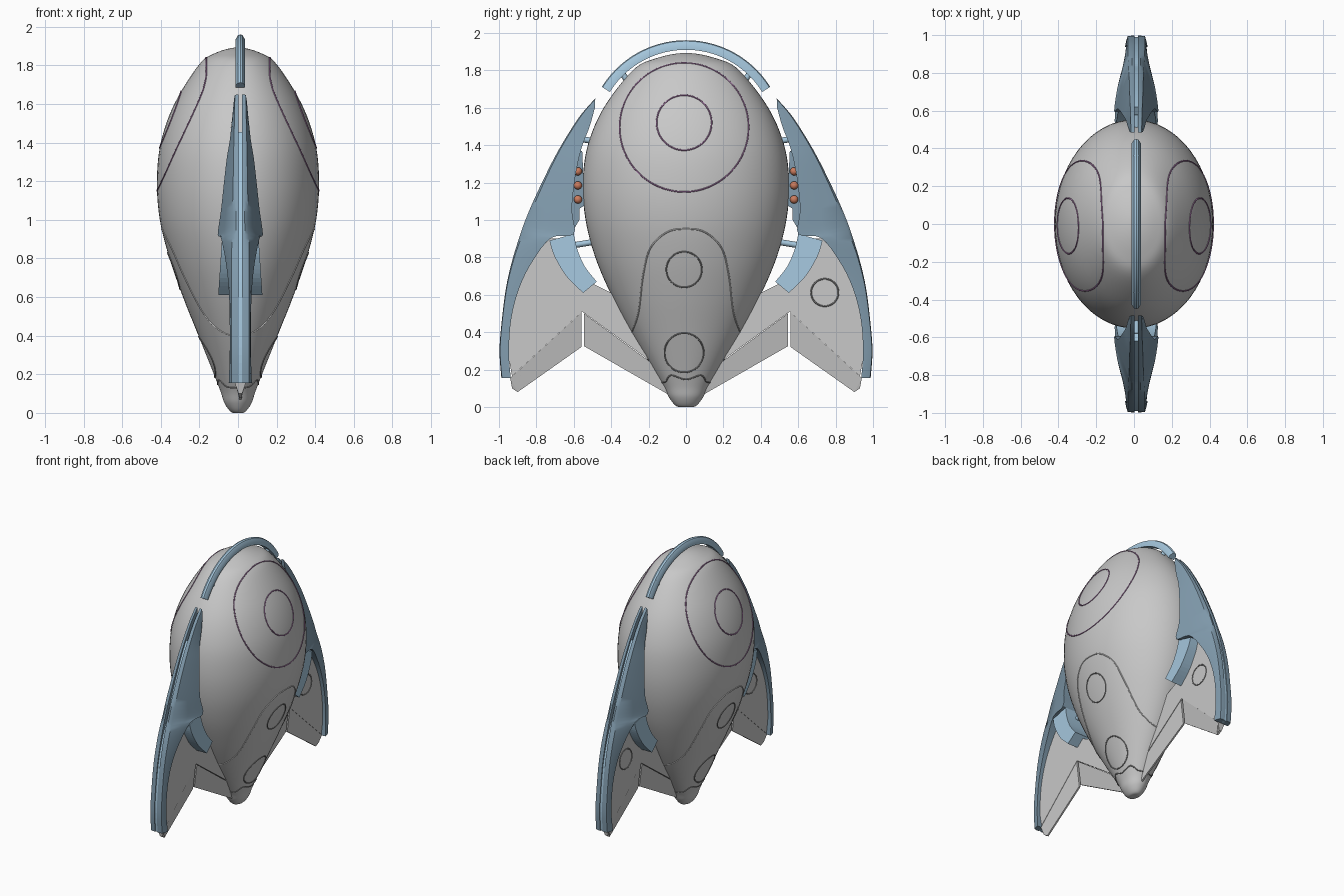
import bpy, bmesh, math
from mathutils import Vector

if "Cube" in bpy.data.objects:
    bpy.data.objects.remove(bpy.data.objects["Cube"])

CX = 0.012  # centre plane of fins and wings


def material(name, rgb):
    m = bpy.data.materials.new(name)
    m.use_nodes = True
    m.diffuse_color = (*rgb, 1)
    m.node_tree.nodes["Principled BSDF"].inputs["Base Color"].default_value = (*rgb, 1)
    return m


GREY = material("hull grey", (0.58, 0.58, 0.58))
SEAM = material("seam grey", (0.25, 0.25, 0.25))
PALE = material("pale seam", (0.7, 0.7, 0.7))
MAGENTA = material("magenta seam", (0.35, 0.17, 0.36))
STEEL = material("steel blue", (0.22, 0.33, 0.42))
SKY = material("light blue", (0.37, 0.56, 0.71))
COPPER = material("copper", (0.6, 0.2, 0.11))


def finish(name, bm, mat, smooth=True):
    bmesh.ops.recalc_face_normals(bm, faces=bm.faces)
    me = bpy.data.meshes.new(name)
    bm.to_mesh(me)
    bm.free()
    ob = bpy.data.objects.new(name, me)
    bpy.context.collection.objects.link(ob)
    me.materials.append(mat)
    if smooth:
        bpy.ops.object.select_all(action="DESELECT")
        ob.select_set(True)
        bpy.context.view_layer.objects.active = ob
        bpy.ops.object.shade_smooth_by_angle(angle=math.radians(35))
    return ob


def spline(pts, steps, first=None, last=None):
    """Smooth curve through tuples of any length."""
    p = [Vector(q) for q in [first or pts[0], *pts, last or pts[-1]]]
    out = []
    for a, b, c, d in zip(p, p[1:], p[2:], p[3:]):
        for i in range(steps):
            t = i / steps
            out.append(b + (c - a) * (t / 2) + (2 * a - 5 * b + 4 * c - d) * (t * t / 2)
                       + (3 * b - a - 3 * c + d) * (t ** 3 / 2))
    return out + [p[-2]]


def loft(name, rings, mat):
    """Skin closed rings of equal length and cap both ends."""
    bm = bmesh.new()
    rows = [[bm.verts.new(v) for v in r] for r in rings]
    n = len(rows[0])
    for lo, hi in zip(rows, rows[1:]):
        for i in range(n):
            j = (i + 1) % n
            bm.faces.new((lo[i], lo[j], hi[j], hi[i]))
    bm.faces.new(rows[0])
    bm.faces.new(rows[-1])
    return finish(name, bm, mat)


def plate(name, outline, halves, mat, s):
    """Upright plate in the centre plane, half thickness set per corner."""
    bm = bmesh.new()
    near, far = [[bm.verts.new((CX + k * h, s * y, z)) for (y, z), h in zip(outline, halves)]
                 for k in (-1, 1)]
    bm.faces.new(near)
    bm.faces.new(far)
    for i in range(len(near)):
        j = (i + 1) % len(near)
        bm.faces.new((near[i], near[j], far[j], far[i]))
    return finish(name, bm, mat, False)


def tube(name, pts, r, mat, cyclic=False):
    cu = bpy.data.curves.new(name, "CURVE")
    cu.dimensions = "3D"
    cu.bevel_depth, cu.bevel_resolution, cu.use_fill_caps = r, 2, True
    sp = cu.splines.new("POLY")
    sp.points.add(len(pts) - 1)
    for q, v in zip(sp.points, pts):
        q.co = (*v, 1)
    sp.use_cyclic_u = cyclic
    cu.materials.append(mat)
    bpy.context.collection.objects.link(bpy.data.objects.new(name, cu))


# Hull: half width, half depth, height
profile = spline([(0, 0, 0), (.035, .05, .004), (.07, .09, .05), (.09, .12, .11), (.125, .175, .2),
                  (.205, .295, .4), (.285, .4, .6), (.355, .485, .8), (.405, .537, 1.0),
                  (.42, .552, 1.2), (.4, .525, 1.4), (.33, .44, 1.6), (.205, .285, 1.8),
                  (.12, .165, 1.863), (0, 0, 1.893)], 6,
                 (-.035, -.05, .004), (-.12, -.165, 1.863))
turn = [math.tau * i / 64 for i in range(64)]
loft("hull", [[(max(a, 1e-4) * math.cos(t), max(b, 1e-4) * math.sin(t), z) for t in turn]
              for a, b, z in profile], GREY)


def on_hull(side, y, z):
    for p, q in zip(profile, profile[1:]):
        if p.z <= z <= q.z:
            a, b, _ = p.lerp(q, (z - p.z) / max(q.z - p.z, 1e-6))
            y = max(-b, min(b, y))
            return side * a * math.sqrt(max(0, 1 - (y / b) ** 2)), y, z


def circle(y, z, r):
    return [(y + r * math.cos(t), z + r * math.sin(t)) for t in turn]


# Panel seams on both flanks of the hull
half_arch = [(-.3, .375), (-.255, .5), (-.23, .7), (-.19, .85), (-.1, .935), (0, .952)]
half_nose = [(-.145, .13), (-.11, .135), (-.08, .17), (0, .147)]
for side, tag in ((1, "left"), (-1, "right")):
    for part, y, z, r, m in (("outer_ring", -.01, 1.495, .345, MAGENTA),
                             ("inner_ring", -.01, 1.52, .147, MAGENTA),
                             ("mid_hatch", -.01, .735, .095, SEAM),
                             ("low_hatch", -.01, .29, .105, SEAM)):
        tube(f"{tag}_{part}", [on_hull(side, *p) for p in circle(y, z, r)], .004, m, True)
    for part, half, steps, m in (("arch_seam", half_arch, 8, PALE), ("nose_seam", half_nose, 4, SEAM)):
        line = spline(half + [(-y, z) for y, z in half[-2::-1]], steps)
        tube(f"{tag}_{part}", [on_hull(side, *p) for p in line], .004, m)

# Crest arch over the top
crest = []
for i in range(41):
    t = math.radians(-58 + 116 * i / 40)
    crest.append([(CX + x, r * math.sin(t), 1.43 + r * math.cos(t)) for x, r in
                  ((-.024, .48), (-.024, .505), (-.012, .526), (0, .531),
                   (.012, .526), (.024, .505), (.024, .48))])
loft("crest", crest, SKY)

# Fin stations: outer y, z, inner y, z, outer and inner half thickness
stations = spline([(.485, 1.65, .487, 1.6, .028, .035), (.56, 1.565, .515, 1.5, .03, .045),
                   (.63, 1.46, .55, 1.41, .032, .055), (.7, 1.34, .575, 1.32, .035, .07),
                   (.77, 1.2, .598, 1.19, .037, .085), (.83, 1.07, .61, 1.05, .04, .1),
                   (.87, .97, .6, .925, .042, .117), (.9, .88, .72, .905, .044, .1),
                   (.93, .78, .82, .78, .045, .075), (.962, .64, .89, .64, .045, .06),
                   (.985, .46, .933, .48, .045, .055), (.997, .3, .947, .3, .046, .055),
                   (.987, .155, .937, .155, .046, .06)], 4)
flap_half = [.028, .028, .006, .006]
for s, tag in ((-1, "front"), (1, "rear")):
    # Paired fin shells around a light spine
    for k, half in ((-1, "right"), (1, "left")):
        rings = []
        for yo, zo, yi, zi, ho, hi in stations:
            section = ((0, .01), (0, ho * .55), (.06, ho), (.5, (ho + hi) * .52), (1, hi), (1, .01))
            rings.append([(CX + k * x, s * (yo + (yi - yo) * t), zo + (zi - zo) * t)
                          for t, x in section])
        loft(f"{tag}_fin_{half}", rings, STEEL)
        # Copper studs
        for i in range(3):
            bm = bmesh.new()
            bmesh.ops.create_uvsphere(bm, u_segments=16, v_segments=10, radius=.022)
            bmesh.ops.translate(bm, verts=bm.verts, vec=(CX + k * .04, s * .578, 1.11 + .075 * i))
            finish(f"{tag}_{half}_stud_{i + 1}", bm, COPPER)
        # Round hatch seam on the wing
        if (k, s) != (1, -1):
            tube(f"{tag}_{half}_wing_hatch",
                 [(CX + k * .03, s * y, z) for y, z in circle(.742, .612, .073)], .004, SEAM, True)

    core = stations[8:]
    edge = [(yo + (yi - yo) * .12, zo + (zi - zo) * .12) for yo, zo, yi, zi, _, _ in core]
    back = [(yo + (yi - yo) * .9, zo + (zi - zo) * .9) for yo, zo, yi, zi, _, _ in core]
    outline = edge + back[::-1]
    plate(f"{tag}_fin_spine", outline, [.012] * len(outline), SKY, s)

    # Mounting strip between fin and hull
    strip = [(.555, 1.37), (.62, 1.37), (.64, .95), (.6, .95), (.57, 1.0), (.57, 1.06),
             (.54, 1.08), (.548, 1.22)]
    plate(f"{tag}_mount_strip", strip, [.033] * len(strip), STEEL, s)

    # Wing sheet and its two tapered flaps
    wing = [(.1, .18), (.555, .51), (.93, .165), (.955, .3), (.94, .5), (.89, .67),
            (.82, .8), (.73, .9), (.62, .9), (.5, .66), (.38, .6), (.1, .4)]
    plate(f"{tag}_wing", wing, [.03] * len(wing), GREY, s)
    plate(f"{tag}_outer_flap", [(.56, .505), (.94, .155), (.9, .08), (.56, .32)],
          flap_half, GREY, s)
    plate(f"{tag}_outer_flap_tip", [(.88, .21), (.94, .155), (.93, .1), (.9, .08)],
          [.028, .028, .01, .006], GREY, s)
    plate(f"{tag}_inner_flap", [(.545, .5), (.08, .16), (.1, .07), (.545, .325)],
          flap_half, GREY, s)

    # Curved bracket under the fin
    bracket = spline([(.73, .89), (.705, .81), (.64, .7), (.55, .61)], 5) + \
        spline([(.477, .67), (.54, .75), (.58, .84), (.6, .925)], 5)
    plate(f"{tag}_bracket", bracket, [.095 + .02 * (.9 - z) / .3 for _, z in bracket], SKY, s)

    # Connector rods
    for part, a, b in (("upper_rod", (.48, 1.42), (.58, 1.435)),
                       ("lower_rod", (.45, .89), (.6, .865)),
                       ("crest_rod", (.31, 1.74), (.36, 1.81))):
        tube(f"{tag}_{part}", [(CX, s * y, z) for y, z in (a, b)], .016, SKY)
